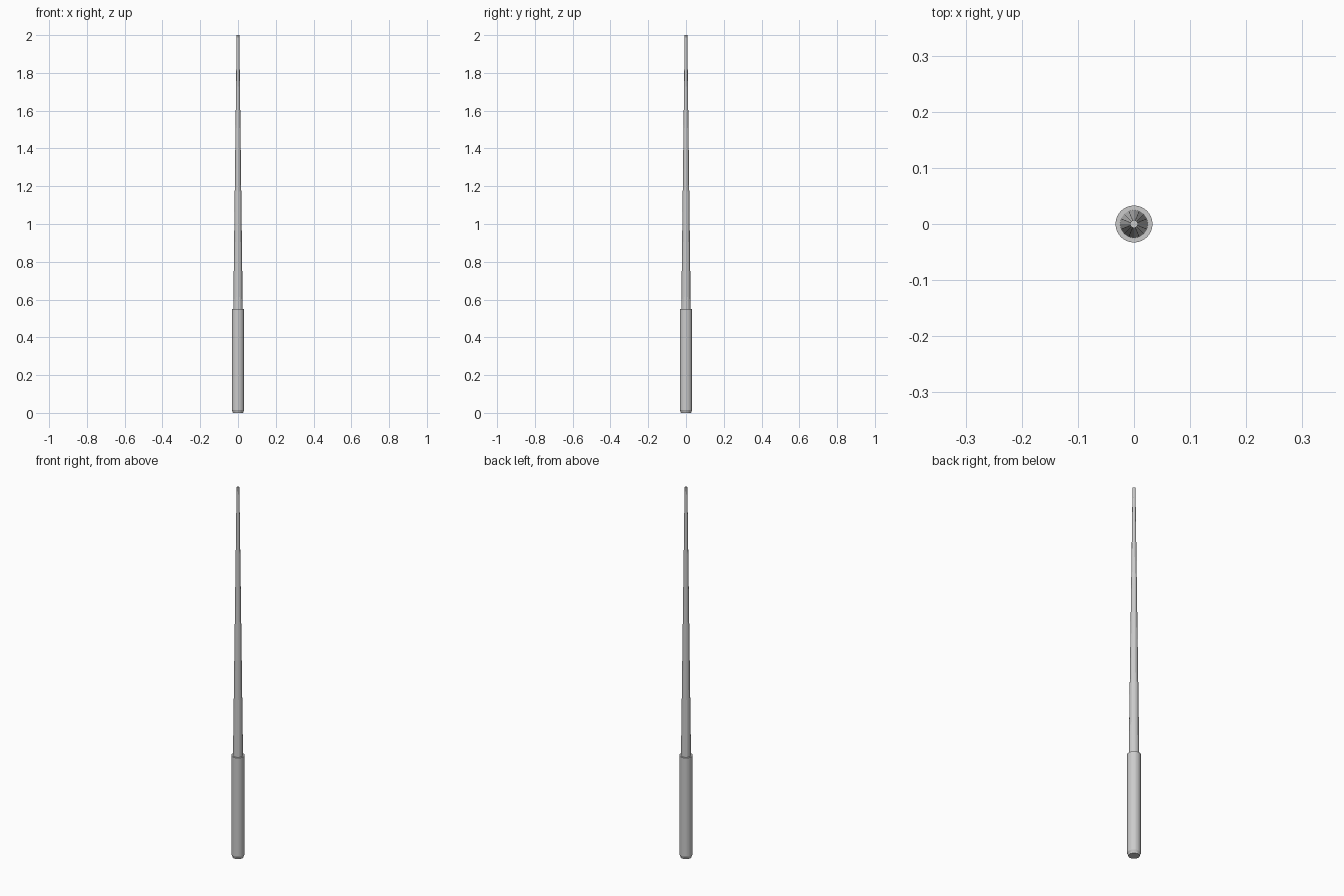
import bpy, bmesh, math

if "Cube" in bpy.data.objects:
    bpy.data.objects.remove(bpy.data.objects["Cube"])


def lathe(name, profile, sides):
    """Closed solid of revolution from (radius, height) pairs, bottom to top."""
    bm = bmesh.new()
    rings = []
    for r, z in profile:
        rings.append([bm.verts.new((r * math.cos(2 * math.pi * i / sides),
                                    r * math.sin(2 * math.pi * i / sides), z))
                      for i in range(sides)])
    for a, b in zip(rings, rings[1:]):
        for i in range(sides):
            j = (i + 1) % sides
            bm.faces.new((a[i], a[j], b[j], b[i]))
    bm.faces.new(rings[0][::-1])
    bm.faces.new(rings[-1])
    mesh = bpy.data.meshes.new(name)
    bm.to_mesh(mesh)
    bm.free()
    obj = bpy.data.objects.new(name, mesh)
    bpy.context.collection.objects.link(obj)
    return obj


# Grip with a chamfered butt end
lathe("handle", [(0.027, 0.0), (0.029, 0.008), (0.033, 0.016), (0.033, 0.55)], 32)

# Long tapering rod seated on the grip
lathe("shaft", [(0.025, 0.55), (0.007, 2.0)], 16)
